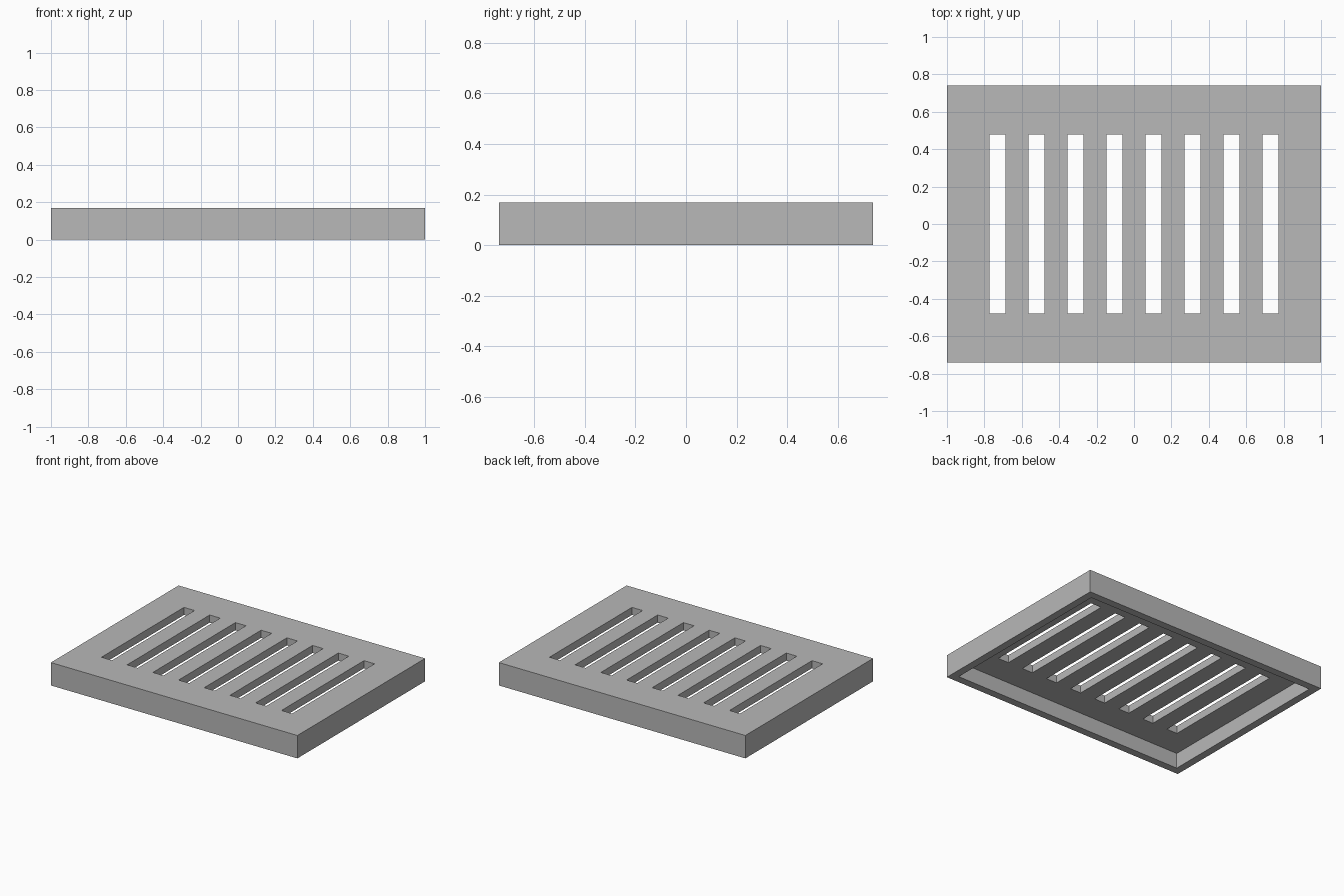
import bpy
import bmesh
from mathutils import Matrix, Vector

if "Cube" in bpy.data.objects:
    bpy.data.objects.remove(bpy.data.objects["Cube"], do_unlink=True)

LENGTH, WIDTH, HEIGHT = 2.0, 1.48, 0.168
WALL = HEIGHT / 3
SLOT_COUNT, SLOT_PITCH = 8, 0.2087
SLOT_SIZE = (0.086, 0.957, 1.0)

grey = bpy.data.materials.new("plain grey")
grey.use_nodes = True
grey.diffuse_color = (0.48, 0.48, 0.48, 1)
grey.node_tree.nodes["Principled BSDF"].inputs["Base Color"].default_value = (0.48, 0.48, 0.48, 1)


def make_boxes(name, boxes):
    """One object made of boxes, each given as (centre, size)."""
    bm = bmesh.new()
    for centre, size in boxes:
        matrix = Matrix.Translation(centre) @ Matrix.Diagonal(Vector(size).to_4d())
        bmesh.ops.create_cube(bm, size=1, matrix=matrix)
    mesh = bpy.data.meshes.new(name)
    bm.to_mesh(mesh)
    bm.free()
    mesh.materials.append(grey)
    obj = bpy.data.objects.new(name, mesh)
    bpy.context.collection.objects.link(obj)
    return obj


def cut(target, cutter):
    """Subtract the cutter, then discard it."""
    mod = target.modifiers.new(cutter.name, 'BOOLEAN')
    mod.operation = 'DIFFERENCE'
    mod.solver = 'EXACT'
    mod.object = cutter
    cutter.hide_render = True
    bpy.context.view_layer.objects.active = target
    bpy.ops.object.modifier_apply(modifier=mod.name)
    bpy.data.objects.remove(cutter, do_unlink=True)


# Slab with square edges
grate = make_boxes("slotted_grate", [((0, 0, HEIGHT / 2), (LENGTH, WIDTH, HEIGHT))])

# Hollow underside, leaving a rim and a top plate
depth = HEIGHT - WALL
cut(grate, make_boxes("underside_recess", [
    ((0, 0, 0), (LENGTH - 2 * WALL, WIDTH - 2 * WALL, 2 * depth))]))

# Row of slots through the top plate
first = -SLOT_PITCH * (SLOT_COUNT - 1) / 2
cut(grate, make_boxes("slots", [
    ((first + i * SLOT_PITCH, 0, HEIGHT / 2), SLOT_SIZE) for i in range(SLOT_COUNT)]))
